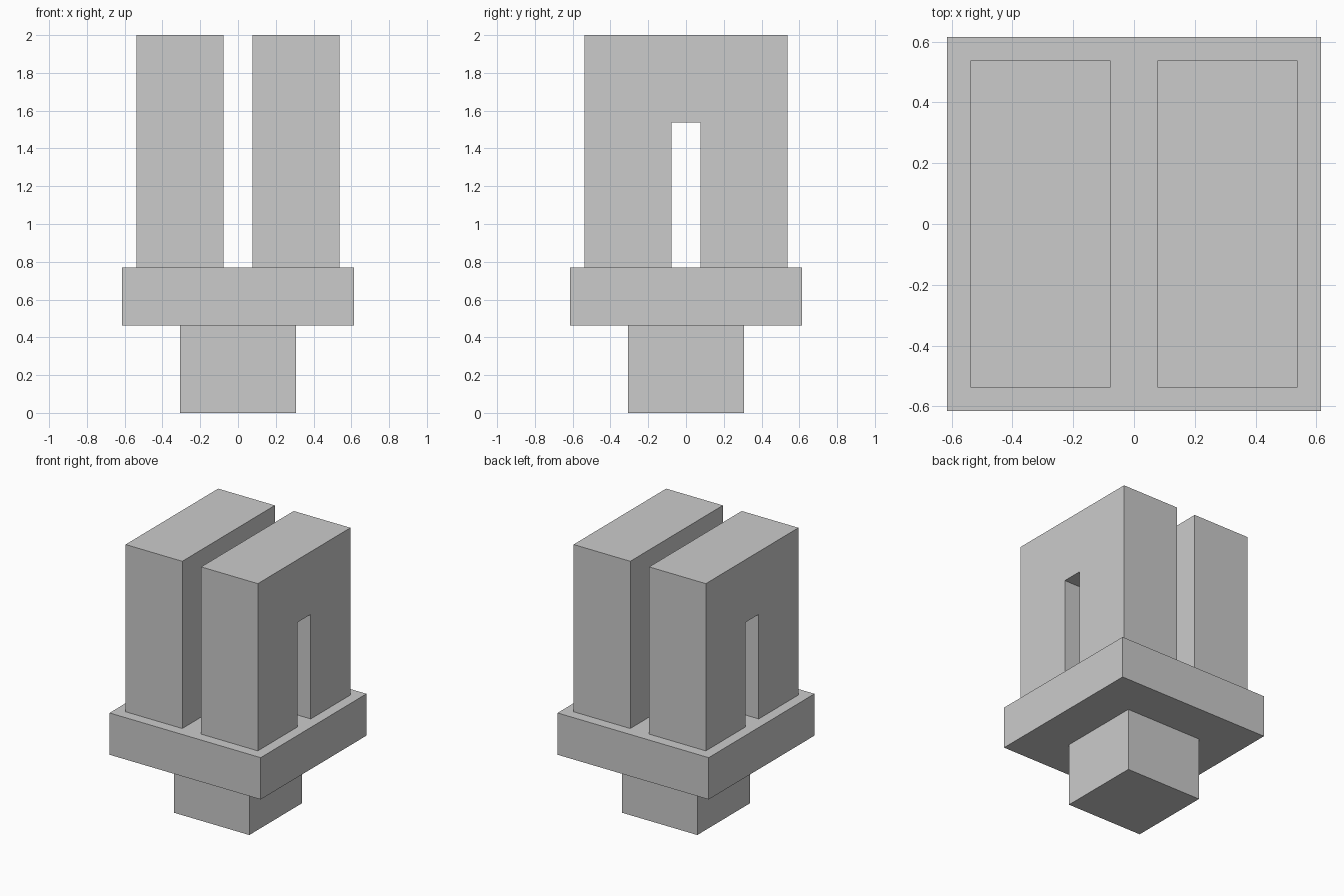
import bpy
import bmesh

if "Cube" in bpy.data.objects:
    bpy.data.objects.remove(bpy.data.objects["Cube"])

U = 2 / 26  # the model sits on a regular grid, 26 units tall


def box(name, half, z0, z1):
    """Square block centred on the z axis."""
    bpy.ops.mesh.primitive_cube_add(size=1, location=(0, 0, (z0 + z1) / 2 * U))
    ob = bpy.context.object
    ob.name = name
    ob.scale = (2 * half * U, 2 * half * U, (z1 - z0) * U)
    bpy.ops.object.transform_apply(location=False, rotation=False, scale=True)
    return ob


def arch(name, x0, x1):
    """Slotted upright: arch profile in the yz plane, extruded along x."""
    profile = [(-7, 10), (-1, 10), (-1, 20), (1, 20),
               (1, 10), (7, 10), (7, 26), (-7, 26)]
    bm = bmesh.new()
    face = bm.faces.new([bm.verts.new((x0 * U, y * U, z * U)) for y, z in profile])
    ext = bmesh.ops.extrude_face_region(bm, geom=[face])
    verts = [g for g in ext["geom"] if isinstance(g, bmesh.types.BMVert)]
    bmesh.ops.translate(bm, verts=verts, vec=((x1 - x0) * U, 0, 0))
    bmesh.ops.recalc_face_normals(bm, faces=bm.faces)
    mesh = bpy.data.meshes.new(name)
    bm.to_mesh(mesh)
    bm.free()
    ob = bpy.data.objects.new(name, mesh)
    bpy.context.collection.objects.link(ob)
    return ob


# Foot and wide plate
box("stem", 4, 0, 6)
box("plate", 8, 6, 10)

# Pair of slotted uprights, mirrored across x = 0
uprights = arch("uprights", 1, 7)
uprights.modifiers.new("mirror", 'MIRROR')
